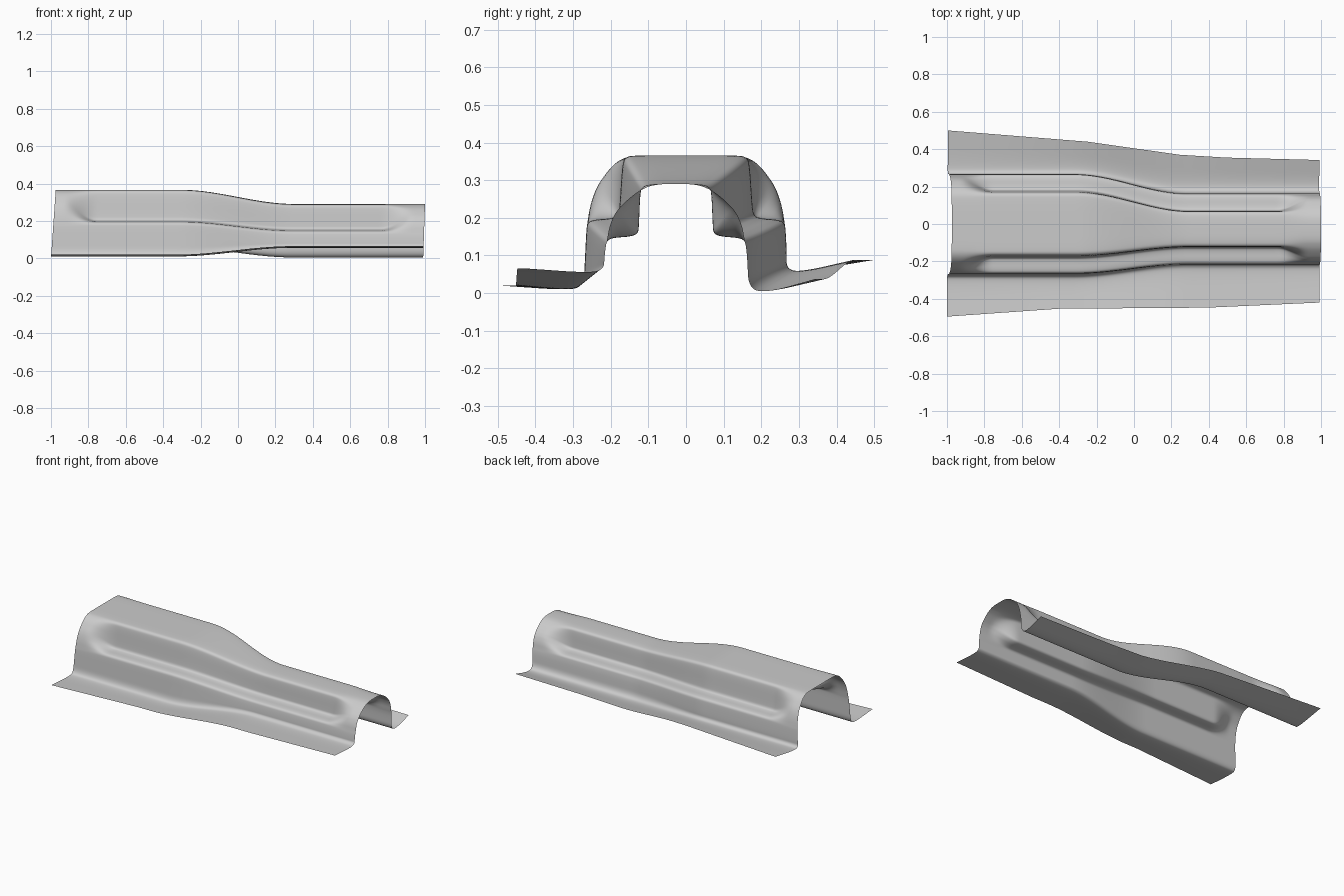
import bpy
import bmesh

if "Cube" in bpy.data.objects:
    bpy.data.objects.remove(bpy.data.objects["Cube"], do_unlink=True)

# Half sections of the hump (distance from its middle, height), apex first.
# The tall end and the low end each have a plain arch and a recessed, stepped wall.
TALL_FOOT = [(.262, .187), (.265, .165), (.268, .1)]
LOW_FOOT = [(.183, .14), (.187, .12), (.19, .09)]
TALL_ARCH = [(0, .366), (.13, .366), (.165, .36), (.195, .34), (.222, .305),
             (.235, .285), (.246, .26), (.256, .225)] + TALL_FOOT
TALL_STEP = [(0, .366), (.13, .366), (.163, .362), (.17, .335), (.176, .235),
             (.18, .205), (.2, .198), (.245, .195)] + TALL_FOOT
LOW_ARCH = [(0, .291), (.06, .288), (.095, .273), (.118, .257), (.145, .232),
            (.155, .22), (.165, .205), (.177, .175)] + LOW_FOOT
LOW_STEP = [(0, .291), (.06, .29), (.09, .284), (.095, .26), (.098, .18),
            (.1, .158), (.12, .15), (.165, .147)] + LOW_FOOT

# Flange root at the tall and the low end, outer edge heights, and outer edge outline.
FRONT = dict(side=-1,
             tall=[(.272, .02), (.31, .007)], low=[(.218, .066), (.25, .053)],
             rim=(.02, .065),
             outline=[(-1, .495), (-.4, .453), (.4, .447), (1, .42)])
BACK = dict(side=1,
            tall=[(.267, .066), (.30, .055)], low=[(.166, .014), (.21, 0)],
            rim=(.088, .037),
            outline=[(-1, .5), (-.25, .44), (.25, .37), (.5, .355), (1, .342)])


def smoothstep(a, b, x):
    t = min(1, max(0, (x - a) / (b - a)))
    return t * t * (3 - 2 * t)


def mix(p, q, t):
    return tuple(a + (b - a) * t for a, b in zip(p, q))


def mix_lists(ps, qs, t):
    return [mix(p, q, t) for p, q in zip(ps, qs)]


def along(outline, x):
    """Linear lookup of the outline at x."""
    for (x0, y0), (x1, y1) in zip(outline, outline[1:]):
        if x <= x1:
            return y0 + (y1 - y0) * (x - x0) / (x1 - x0)
    return outline[-1][1]


def round_corners(points, passes=3):
    """Corner cutting that keeps both end points."""
    for _ in range(passes):
        cut = [points[0]]
        for p, q in zip(points, points[1:]):
            cut += [mix(p, q, .25), mix(p, q, .75)]
        points = cut + [points[-1]]
    return points


def half_section(flange, x):
    low = smoothstep(-.32, .29, x)
    recess = smoothstep(-.95, -.77, x) * (1 - smoothstep(.77, .94, x))
    hump = mix_lists(mix_lists(TALL_ARCH, TALL_STEP, recess),
                     mix_lists(LOW_ARCH, LOW_STEP, recess), low)
    side, middle = flange["side"], -.027 * low
    points = [(middle + side * y, z) for y, z in hump]
    points += [(side * y, z) for y, z in mix_lists(flange["tall"], flange["low"], low)]
    rim_low, rim_high = flange["rim"]
    points.append((side * along(flange["outline"], x), rim_low + (rim_high - rim_low) * low))
    return points


# Pressed sheet: loft the sections along the length, with slightly leaning ends
STATIONS = 120
bm = bmesh.new()
rows = []
for i in range(STATIONS + 1):
    u = i / STATIONS
    x = 2 * u - 1
    front, back = half_section(FRONT, x), half_section(BACK, x)
    section = round_corners(front[:0:-1] + back)
    row = []
    for y, z in section:
        start, end = -1 + .07 * z, .99 + .034 * z
        row.append(bm.verts.new((start + (end - start) * u, y, z)))
    rows.append(row)
for r0, r1 in zip(rows, rows[1:]):
    for j in range(len(r0) - 1):
        bm.faces.new((r0[j], r1[j], r1[j + 1], r0[j + 1])).smooth = True

mesh = bpy.data.meshes.new("pressed_tunnel_panel")
bm.to_mesh(mesh)
bm.free()
panel = bpy.data.objects.new("pressed_tunnel_panel", mesh)
bpy.context.collection.objects.link(panel)

# Bare metal colour
metal = bpy.data.materials.new("light_grey_metal")
metal.use_nodes = True
colour = (.6, .6, .6, 1)
metal.diffuse_color = colour
metal.node_tree.nodes["Principled BSDF"].inputs["Base Color"].default_value = colour
mesh.materials.append(metal)
